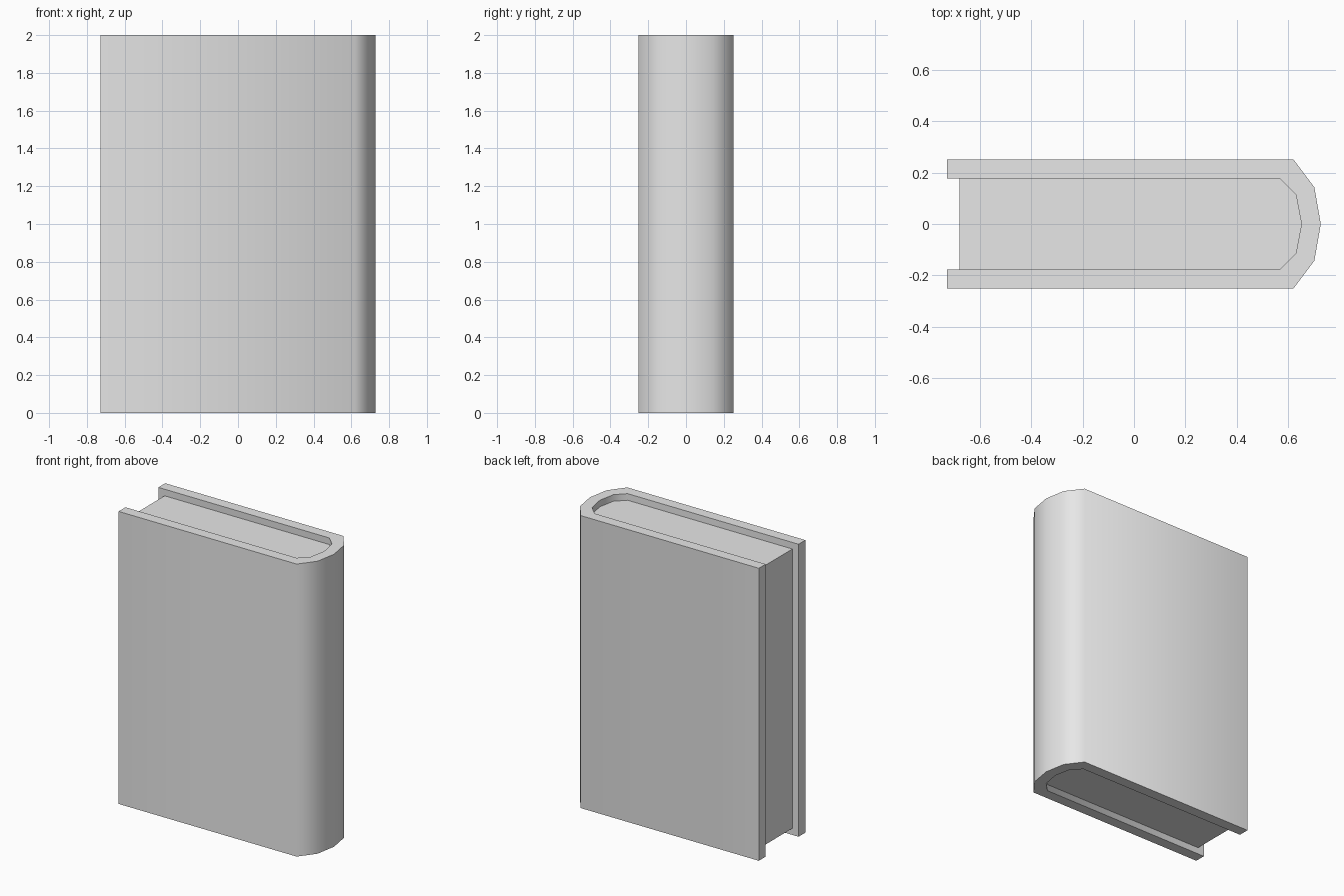
import bpy
import bmesh
from math import radians

cube = bpy.data.objects.get("Cube")
if cube:
    bpy.data.objects.remove(cube, do_unlink=True)

HEIGHT = 2.0
RECESS = 0.045      # gap between the pages and the cover's top and bottom

grey = bpy.data.materials.new("plain_grey")
grey.use_nodes = True
grey.diffuse_color = (0.8, 0.8, 0.8, 1)
grey.node_tree.nodes["Principled BSDF"].inputs["Base Color"].default_value = (0.8, 0.8, 0.8, 1)


def mirrored(half):
    """Complete a half outline, ending on the centre line, across y = 0."""
    return half + [(x, -y) for x, y in reversed(half[:-1])]


def extruded(name, outline, bottom, top):
    """Upright prism with a smooth rounded spine and sharp rims."""
    bm = bmesh.new()
    base = bm.faces.new([bm.verts.new((x, y, bottom)) for x, y in outline])
    grown = bmesh.ops.extrude_face_region(bm, geom=[base], use_keep_orig=True)
    for v in grown["geom"]:
        if isinstance(v, bmesh.types.BMVert):
            v.co.z = top
    bmesh.ops.recalc_face_normals(bm, faces=bm.faces)
    mesh = bpy.data.meshes.new(name)
    bm.to_mesh(mesh)
    bm.free()
    mesh.polygons.foreach_set("use_smooth", [True] * len(mesh.polygons))
    mesh.set_sharp_from_angle(angle=radians(65))
    mesh.materials.append(grey)
    obj = bpy.data.objects.new(name, mesh)
    bpy.context.collection.objects.link(obj)
    return obj


# Half outlines from the fore edge round to the middle of the spine
outer = [(-0.727, 0.252), (0.62, 0.252), (0.702, 0.143), (0.727, 0)]
inner = [(0.567, 0.178), (0.63, 0.115), (0.652, 0)]

# Cover: one wrapped shell, open at the fore edge
cover_outline = mirrored(outer) + mirrored([(-0.727, 0.178)] + inner)[::-1]
extruded("cover", cover_outline, 0, HEIGHT)

# Page block, set back from the cover's edges
extruded("pages", mirrored([(-0.68, 0.178)] + inner), RECESS, HEIGHT - RECESS)
